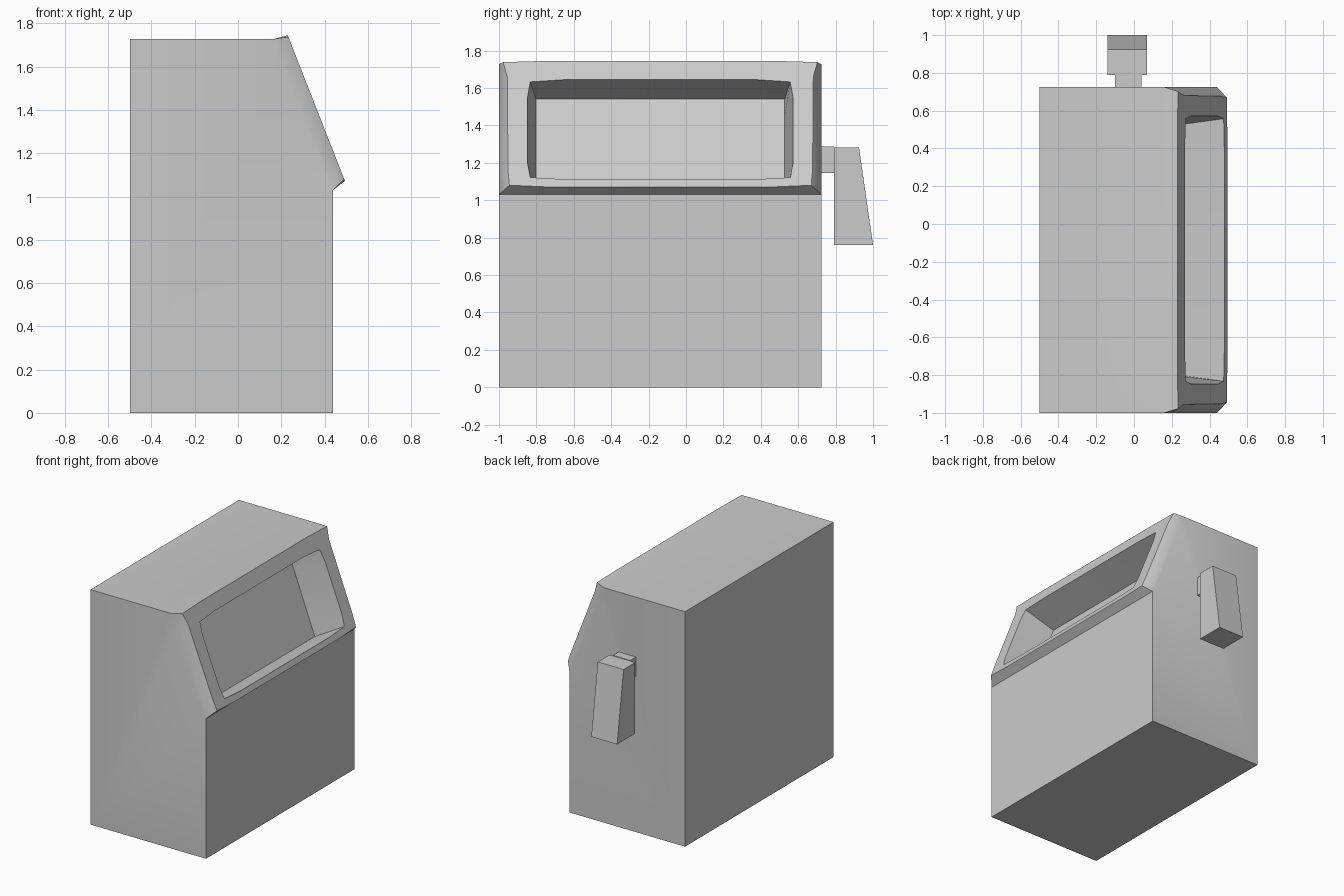
import bpy, bmesh, math

if "Cube" in bpy.data.objects:
    bpy.data.objects.remove(bpy.data.objects["Cube"])

YC, HALF = -0.1375, 0.8625      # cabinet centre and half width in y
BACK, FRONT, TOP = -0.5, 0.44, 1.727


def finish(bm, name, smooth=None):
    bmesh.ops.recalc_face_normals(bm, faces=bm.faces)
    mesh = bpy.data.meshes.new(name)
    bm.to_mesh(mesh)
    bm.free()
    obj = bpy.data.objects.new(name, mesh)
    bpy.context.collection.objects.link(obj)
    if smooth:
        bpy.ops.object.select_all(action='DESELECT')
        obj.select_set(True)
        bpy.context.view_layer.objects.active = obj
        bpy.ops.object.shade_smooth_by_angle(angle=math.radians(smooth))
    return obj


def ring(bm, x0, z0, slope, half):
    """Closed ring on a tilted plane from (half width, z) points, mirrored in y."""
    def vert(h, z, side):
        return bm.verts.new((x0 + (z0 - z) * slope, YC + side * h, z))
    return ([vert(h, z, 1) for h, z in half] +
            [vert(h, z, -1) for h, z in reversed(half)])


def bridge(bm, a, b):
    n = len(a)
    for i in range(n):
        j = (i + 1) % n
        bm.faces.new((a[i], a[j], b[j], b[i]))


# Cabinet: rings run from the sloped edge to the raised bezel, opening and recess
bm = bmesh.new()
base = ring(bm, 0.16, TOP, 0.4017,
            [(0.62, TOP), (HALF, TOP), (HALF, 1.64), (HALF, 1.14), (HALF, 1.03), (0.62, 1.03)])
bezel = ring(bm, 0.23, 1.745, 0.3926,
             [(0.62, 1.745), (0.84, 1.738), (0.818, 1.66), (0.814, 1.16), (0.807, 1.08), (0.62, 1.072)])
opening = ring(bm, 0.23, 1.745, 0.3926,
               [(0.51, 1.645), (0.695, 1.633), (0.71, 1.55), (0.71, 1.2), (0.695, 1.122), (0.51, 1.112)])
recess = ring(bm, 0.05, 1.54, 0.38,
              [(0.5, 1.54), (0.665, 1.54), (0.665, 1.45), (0.665, 1.1), (0.665, 1.0), (0.5, 1.0)])
for a, b in ((base, bezel), (bezel, opening), (opening, recess)):
    bridge(bm, a, b)
bm.faces.new(recess)

# Cabinet walls around the sloped edge ring
tl, bl, fl = [[bm.verts.new((x, YC + s * HALF, z)) for s in (1, -1)]
              for x, z in ((BACK, TOP), (BACK, 0), (FRONT, 0))]
bm.faces.new((tl[0], base[1], base[0], base[11], base[10], tl[1]))
bm.faces.new((fl[0], base[4], base[5], base[6], base[7], fl[1]))
bm.faces.new([tl[0], bl[0], fl[0]] + base[4:0:-1])
bm.faces.new([tl[1], bl[1], fl[1]] + base[7:11])
bm.faces.new((tl[0], tl[1], bl[1], bl[0]))
bm.faces.new((bl[0], bl[1], fl[1], fl[0]))
finish(bm, "cabinet", 42)


def side_profile(name, x0, x1, profile):
    """Extrude a (y, z) outline along x."""
    bm = bmesh.new()
    face = bm.faces.new([bm.verts.new((x0, y, z)) for y, z in profile])
    out = bmesh.ops.extrude_face_region(bm, geom=[face])["geom"]
    moved = [v for v in out if isinstance(v, bmesh.types.BMVert)]
    bmesh.ops.translate(bm, verts=moved, vec=(x1 - x0, 0, 0))
    return finish(bm, name)


# Lever on the side
side_profile("lever_axle", -0.10, 0.04,
             [(0.725, 1.145), (0.79, 1.145), (0.79, 1.287), (0.725, 1.287)])
side_profile("lever_handle", -0.14, 0.07,
             [(0.79, 0.76), (1.0, 0.76), (0.925, 1.282), (0.79, 1.282)])
